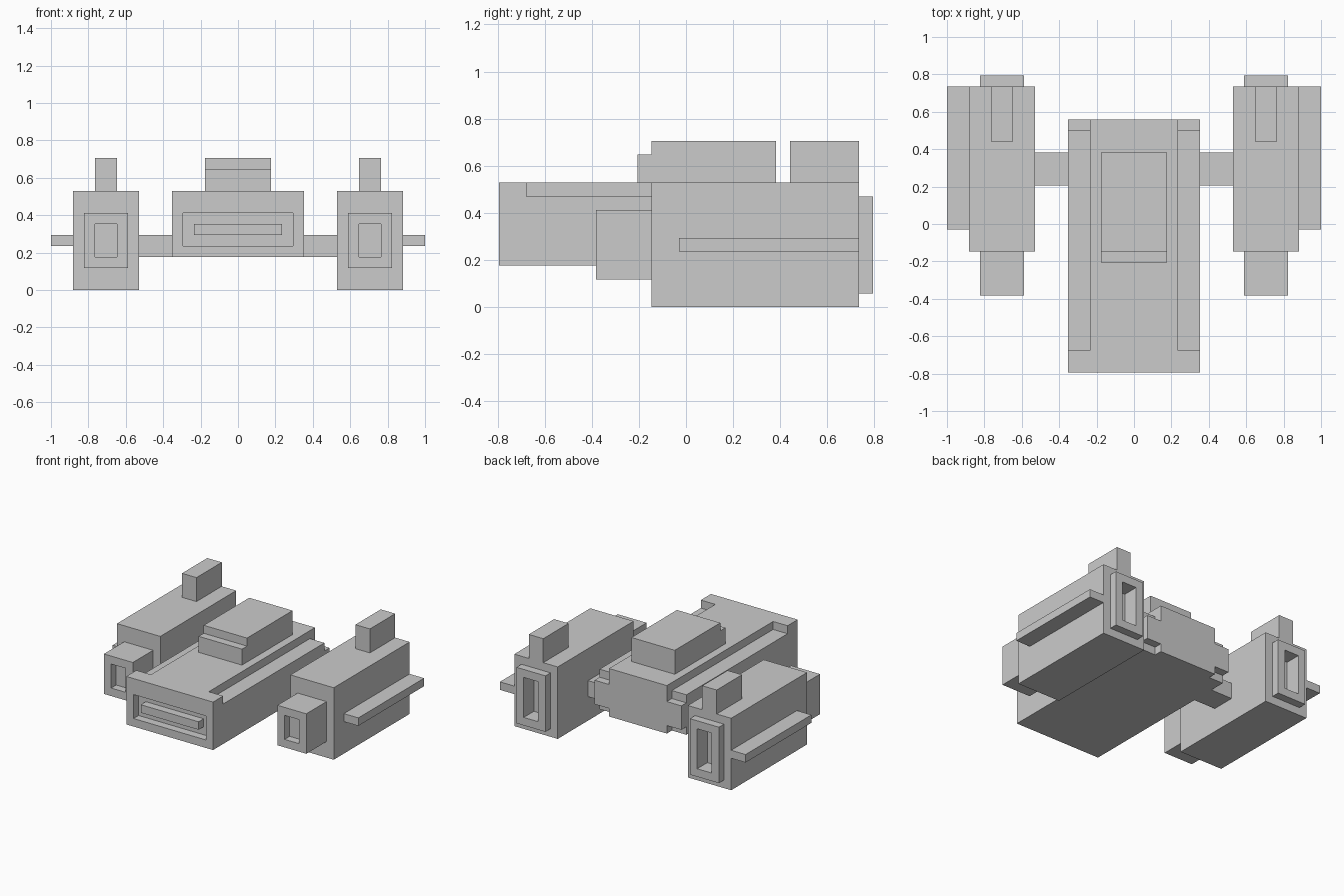
import bpy

if "Cube" in bpy.data.objects:
    bpy.data.objects.remove(bpy.data.objects["Cube"])

U = 2 / 34  # the model sits on a regular grid; all sizes are in grid steps


def box(name, x, y, z):
    """Box spanning the given (min, max) ranges, in grid steps."""
    v = [(a * U, b * U, c * U) for a in x for b in y for c in z]
    f = [(0, 1, 3, 2), (4, 6, 7, 5), (0, 4, 5, 1), (2, 3, 7, 6), (0, 2, 6, 4), (1, 5, 7, 3)]
    mesh = bpy.data.meshes.new(name)
    mesh.from_pydata(v, [], f)
    obj = bpy.data.objects.new(name, mesh)
    bpy.context.collection.objects.link(obj)
    return obj


def carve(obj, x, y, z):
    """Cut a box-shaped recess out of obj."""
    cutter = box("cutter", x, y, z)
    cutter.hide_render = True
    mod = obj.modifiers.new("carve", 'BOOLEAN')
    mod.operation = 'DIFFERENCE'
    mod.solver = 'EXACT'
    mod.object = cutter
    bpy.context.view_layer.objects.active = obj
    bpy.ops.object.modifier_apply(modifier=mod.name)
    bpy.data.objects.remove(cutter)


def mirror(obj):
    """Repeat obj on the other side of x = 0."""
    obj.modifiers.new("mirror", 'MIRROR').use_axis[0] = True


# Central hull with front recess, top side channels and notched rear corners
hull = box("hull", (-6, 6), (-13.5, 9.5), (3, 9))
carve(hull, (-5, 5), (-14.5, -12.5), (4, 7))
for side in ((4, 7), (-7, -4)):
    carve(hull, side, (-11.5, 10.5), (8, 10))
    carve(hull, side, (8.5, 10.5), (7, 10))
    carve(hull, side, (8.5, 10.5), (2, 4))

# Bar inside the front recess
box("front_bar", (-4, 4), (-13.5, -12.5), (5, 6))

# Cabin with a lower step at its front
box("cabin", (-3, 3), (-2.5, 6.5), (9, 12))
box("cabin_step", (-3, 3), (-3.5, -2.5), (9, 11))

# Side engines, built on the right and mirrored
front_intake = box("front_intake", (10, 14), (-6.5, -2.5), (2, 7))
carve(front_intake, (11, 13), (-7.5, -5.5), (3, 6))

engine = box("engine", (9, 15), (-2.5, 12.5), (0, 9))
carve(engine, (11, 13), (11.5, 13.5), (2, 7))
exhaust = box("exhaust_rim", (10, 14), (12.5, 13.5), (1, 8))
carve(exhaust, (11, 13), (11.5, 14.5), (2, 7))

parts = [
    front_intake, engine, exhaust,
    box("connecting_strut", (6, 9), (3.5, 6.5), (3, 5)),
    box("tail_fin", (11, 13), (7.5, 12.5), (9, 12)),
    box("side_wing", (15, 17), (-0.5, 12.5), (4, 5)),
]
for part in parts:
    mirror(part)
